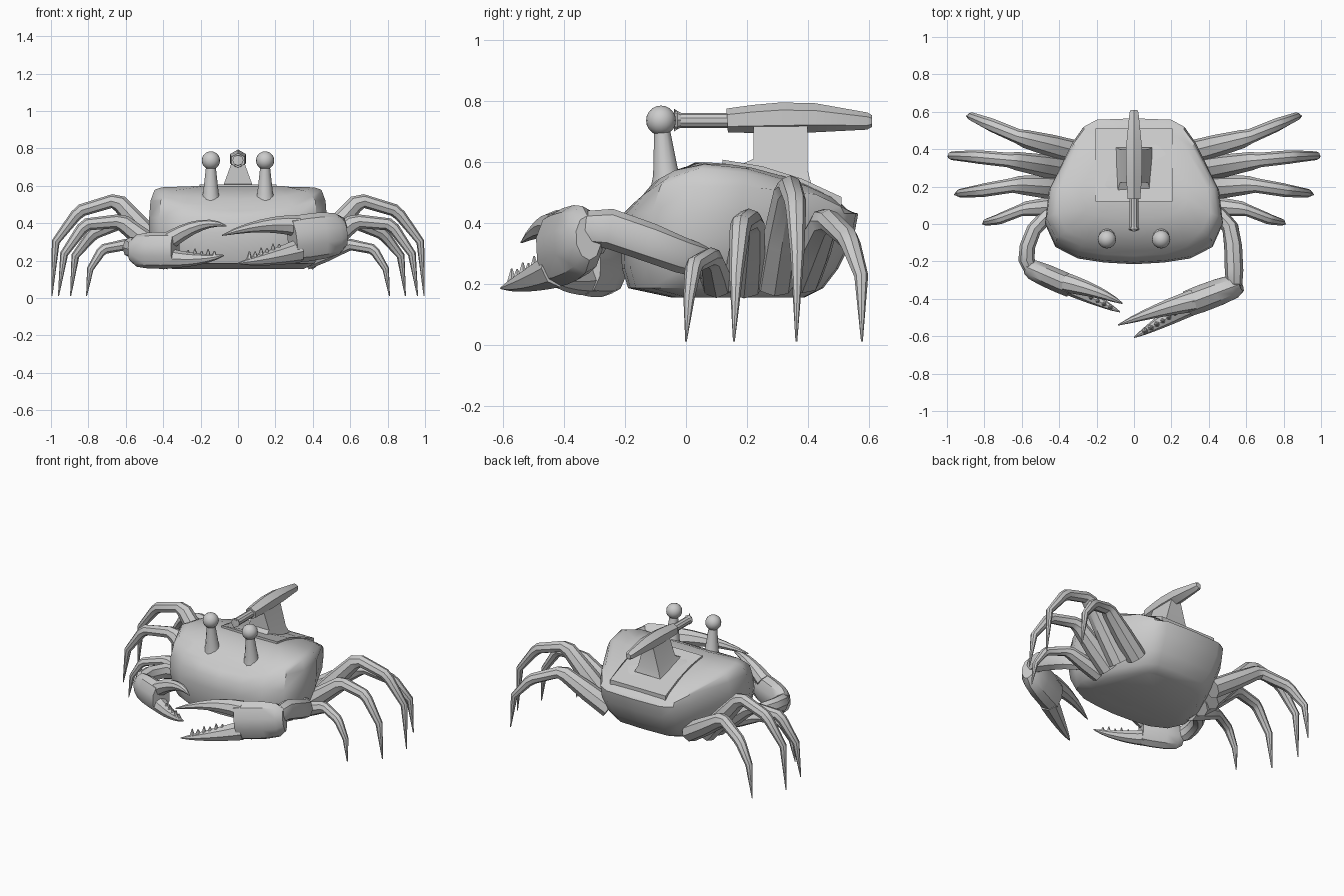
import bpy, bmesh, math
from mathutils import Vector

if "Cube" in bpy.data.objects:
    bpy.data.objects.remove(bpy.data.objects["Cube"])

grey = bpy.data.materials.new("plain grey")
grey.diffuse_color = (0.6, 0.6, 0.6, 1)
grey.use_nodes = True
grey.node_tree.nodes["Principled BSDF"].inputs["Base Color"].default_value = grey.diffuse_color


def finish(name, bm, angle=35):
    bmesh.ops.recalc_face_normals(bm, faces=bm.faces)
    me = bpy.data.meshes.new(name)
    bm.to_mesh(me)
    bm.free()
    ob = bpy.data.objects.new(name, me)
    bpy.context.collection.objects.link(ob)
    me.materials.append(grey)
    bpy.ops.object.select_all(action='DESELECT')
    ob.select_set(True)
    bpy.context.view_layer.objects.active = ob
    bpy.ops.object.shade_smooth_by_angle(angle=math.radians(angle))


def loft(bm, rings):
    vr = [[bm.verts.new(p) for p in r] for r in rings]
    n = len(vr[0])
    for a, b in zip(vr, vr[1:]):
        for i in range(n):
            j = (i + 1) % n
            bm.faces.new((a[i], a[j], b[j], b[i]))
    bm.faces.new(vr[0])
    bm.faces.new(vr[-1])


def tube(bm, path, radii, ref=(0, 0, 1), sides=8, ratio=1.0):
    """Tube along a path; radius is measured along ref, ratio scales it sideways."""
    c, ref, rings = [Vector(p) for p in path], Vector(ref), []
    for i, r in enumerate(radii):
        t = Vector()
        if i:
            t += (c[i] - c[i - 1]).normalized()
        if i < len(c) - 1:
            t += (c[i + 1] - c[i]).normalized()
        t.normalize()
        a = (ref - t * ref.dot(t)).normalized()
        b = t.cross(a) * ratio
        turns = (2 * math.pi * s / sides for s in range(sides))
        rings.append([c[i] + r * (a * math.cos(k) + b * math.sin(k)) for k in turns])
    loft(bm, rings)


def limb(name, path, radii, angle=35, **kw):
    bm = bmesh.new()
    tube(bm, path, radii, **kw)
    finish(name, bm, angle)


def ztop(y):
    """Height of the back: rises behind the face, then slopes to the rear."""
    if y < .04:
        return .598 - 1.6 * (.04 - y) ** 1.7
    return .598 - .57 * (y - .04) ** 2


# Body shell: one plan outline lofted upward
half = [(0, 0), (.16, .012), (.30, .04), (.42, .12), (.475, .28), (.455, .5), (.33, .83), (.27, .94), (.2, .99), (0, 1)]
outline = half + [(-x, v) for x, v in half[-2:0:-1]]


def ring(width, front, back, zfun):
    plan = [(x * width, front + (back - front) * v) for x, v in outline]
    return [(x, y, zfun(y)) for x, y in plan]


bm = bmesh.new()
loft(bm, [
    ring(.74, -.05, .39, lambda y: .155),
    ring(.86, -.19, .45, lambda y: .185),
    ring(.95, -.21, .50, lambda y: .25),
    ring(1, -.215, .55, lambda y: .35),
    ring(1, -.205, .565, lambda y: .43),
    ring(.985, -.17, .55, lambda y: min(.52, ztop(y) - .02)),
    ring(.94, -.145, .53, lambda y: ztop(y) - .02),
    ring(.86, -.11, .50, lambda y: ztop(y) - .006),
    ring(.6, .03, .40, ztop),
    ring(.02, .19, .21, ztop)])
finish("body_shell", bm, 40)

# Plate on the back
bm = bmesh.new()
side = [(.205, .12 + .13 * i) for i in range(4)]
plate = side + [(-x, y) for x, y in reversed(side)]
loft(bm, [[(x, y, ztop(y) + d) for x, y in plate] for d in (-.03, .012)])
finish("back_plate", bm, 20)

# Turret neck, gun body and barrel
bm = bmesh.new()
for_neck = ((.095, .15, .41, .575, .53), (.075, .222, .398, .61, .575), (.035, .222, .398, .72, .72))
loft(bm, [[(-w, f, z0), (w, f, z0), (w, b, z1), (-w, b, z1)] for w, f, b, z0, z1 in for_neck])
finish("turret_neck", bm, 30)
limb("turret_gun", [(0, .135, .735), (0, .22, .74), (0, .31, .744), (0, .42, .744), (0, .595, .733), (0, .61, .733)],
     (.039, .046, .05, .048, .028, .019), sides=6, angle=25)
limb("turret_barrel", [(0, -.018, .735), (0, .15, .735)], (.025, .025), sides=10)
limb("barrel_muzzle", [(0, -.012, .736), (0, -.028, .736), (0, -.04, .736), (0, -.036, .736)],
     (.022, .03, .038, .025))


# Leg: root, knee, bend, foot joint, point; a knuckle is added around each bend
legs = {"rear": ((.30, .38, .22), (.60, .46, .415), (.775, .535, .345), (.87, .575, .225), (.895, .577, .01)),
        "upper": ((.36, .29, .20), (.65, .34, .525), (.85, .36, .465), (.975, .365, .30), (.995, .362, .01)),
        "middle": ((.36, .19, .20), (.63, .21, .412), (.82, .178, .392), (.93, .165, .235), (.96, .157, .01)),
        "front": ((.36, .10, .20), (.59, .08, .288), (.725, .025, .26), (.79, .01, .155), (.81, 0, .01))}


def leg(name, joints, s, size):
    p = [Vector((x * s, y, z)) for x, y, z in joints]
    path = [p[0], p[0].lerp(p[1], .45), p[1].lerp(p[0], .07), p[1].lerp(p[2], .12),
            p[2].lerp(p[1], .08), p[2].lerp(p[3], .15), p[3], p[4]]
    radii = [size * r for r in (.065, .061, .049, .039, .036, .033, .023, .003)]
    limb(name, path, radii, ref=(0, 1, 0), ratio=.95, angle=40)


for s, side in ((1, "right"), (-1, "left")):
    for k, joints in legs.items():
        leg("%s_leg_%s" % (k, side), joints, s, .82 if k == "front" else 1)
    # Eye and stalk
    limb("eye_stalk_" + side, [(.145 * s, -.06, .51), (.145 * s, -.066, .56), (.145 * s, -.08, .72)],
         (.058, .042, .024), ref=(0, 1, 0), sides=12)
    bm = bmesh.new()
    bmesh.ops.create_uvsphere(bm, u_segments=16, v_segments=10, radius=.049)
    bmesh.ops.translate(bm, vec=(.145 * s, -.082, .735), verts=bm.verts)
    finish("eye_" + side, bm, 60)


def palm(name, a, b, height, ratio):
    """Swollen hand between wrist a and finger root b."""
    a, b = Vector(a), Vector(b)
    steps = ((0, .58), (.14, .87), (.42, .98), (.75, 1), (1, .96))
    limb(name, [a.lerp(b, t) for t, r in steps], [height * r for t, r in steps], sides=10, ratio=ratio)


def finger(name, a, mid, b, size, ratio, teeth=0):
    """Curved finger tapering to a point, with optional teeth on its upper edge."""
    a, mid, b = Vector(a), Vector(mid), Vector(b)
    curve = lambda t: a * (1 - t) ** 2 + mid * 2 * t * (1 - t) + b * t * t
    taper = lambda t: size * (1 - t) ** .8 + .003
    ts = [i / 6 for i in range(7)]
    bm = bmesh.new()
    tube(bm, [curve(t) for t in ts], [taper(t) for t in ts], ratio=ratio)
    for i in range(teeth):
        t = .3 + .5 * i / (teeth - 1)
        p = curve(t) + Vector((0, 0, taper(t) * .7))
        rise = Vector((0, 0, size * (.5 + .2 * (i % 2))))
        tube(bm, [p, p + rise], (size * .28, .003), ref=(1, 0, 0), sides=6)
    finish(name, bm)


# Large right claw
limb("right_claw_arm", [(.36, .13, .23), (.45, .06, .27), (.515, -.02, .295), (.53, -.12, .335),
                        (.535, -.25, .38), (.535, -.31, .38), (.52, -.36, .36)],
     (.05, .055, .06, .064, .066, .06, .04), ratio=.75)
palm("right_claw_palm", (.57, -.32, .35), (.29, -.425, .312), .127, .6)
finger("right_claw_upper_finger", (.32, -.41, .385), (.13, -.455, .41), (-.085, -.54, .335), .055, 1.05)
finger("right_claw_lower_finger", (.32, -.42, .25), (.15, -.52, .205), (0, -.607, .185), .06, 1, teeth=6)

# Smaller left claw
limb("left_claw_arm", [(-.38, .12, .22), (-.47, .04, .255), (-.535, -.03, .27), (-.57, -.12, .275),
                       (-.575, -.19, .27), (-.55, -.25, .26)],
     (.045, .05, .05, .052, .055, .045), ratio=.8)
palm("left_claw_palm", (-.575, -.23, .252), (-.335, -.335, .256), .099, .65)
finger("left_claw_upper_finger", (-.36, -.315, .312), (-.18, -.36, .43), (-.062, -.425, .385), .045, 1.1)
finger("left_claw_lower_finger", (-.36, -.325, .212), (-.2, -.41, .195), (-.075, -.47, .228), .048, 1, teeth=5)
